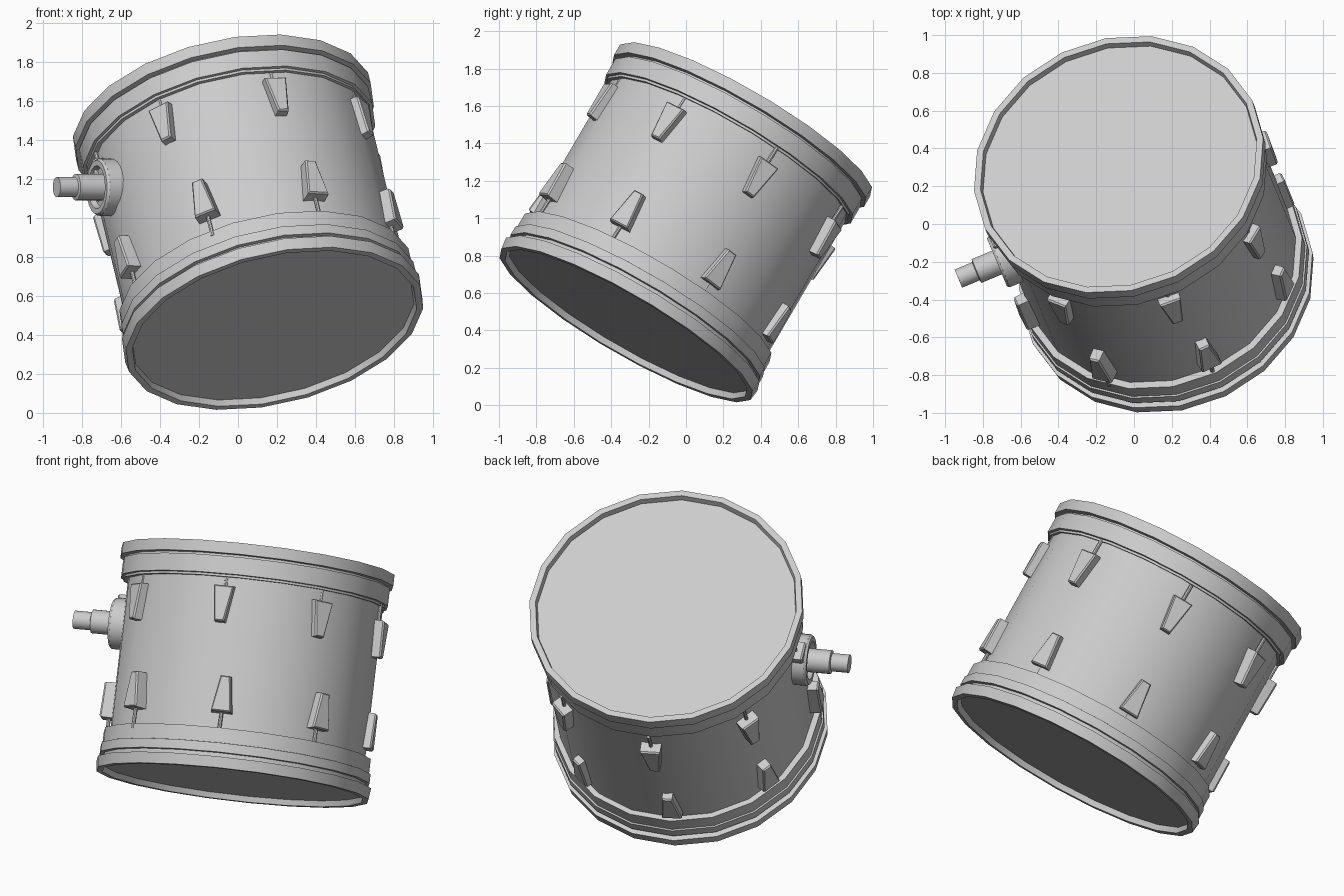
import bpy
import bmesh
from math import sin, cos, radians, pi
from mathutils import Matrix, Vector

if "Cube" in bpy.data.objects:
    bpy.data.objects.remove(bpy.data.objects["Cube"])

# Tilted frame: the drum is modelled along its own axis, then leaned over
AXIS = Vector((-0.204, 0.494, 0.845)).normalized()
SIDE = (Vector((1, 0, 0)) - AXIS * AXIS.x).normalized()
BACK = AXIS.cross(SIDE)
FRAME = Matrix.Translation((0.05, -0.003, 0.977)) @ Matrix((SIDE, BACK, AXIS)).transposed().to_4x4()

grey = bpy.data.materials.new("light grey")
grey.use_nodes = True
grey.diffuse_color = (0.6, 0.6, 0.6, 1)
grey.node_tree.nodes["Principled BSDF"].inputs["Base Color"].default_value = (0.6, 0.6, 0.6, 1)


def finish(name, bm, local=Matrix()):
    bmesh.ops.recalc_face_normals(bm, faces=bm.faces)
    mesh = bpy.data.meshes.new(name)
    bm.to_mesh(mesh)
    bm.free()
    mesh.materials.append(grey)
    ob = bpy.data.objects.new(name, mesh)
    bpy.context.collection.objects.link(ob)
    ob.matrix_world = FRAME @ local
    bpy.ops.object.select_all(action="DESELECT")
    ob.select_set(True)
    bpy.context.view_layer.objects.active = ob
    bpy.ops.object.shade_smooth_by_angle(angle=radians(30))


def lathe(name, profile, sides, phase=0.0, local=Matrix(), closed=False):
    """Spin (radius, height) points; open profiles get flat end caps."""
    bm = bmesh.new()
    rings = [[bm.verts.new((r * cos(phase + 2 * pi * i / sides), r * sin(phase + 2 * pi * i / sides), h))
              for i in range(sides)] for r, h in profile]
    pairs = list(zip(rings, rings[1:]))
    if closed:
        pairs.append((rings[-1], rings[0]))
    else:
        bm.faces.new(rings[0])
        bm.faces.new(rings[-1])
    for low, high in pairs:
        for i in range(sides):
            j = (i + 1) % sides
            bm.faces.new((low[i], low[j], high[j], high[i]))
    finish(name, bm, local)


SIDES, PHASE = 20, radians(5)
lathe("shell", [(0.734, -0.6), (0.734, 0.6)], SIDES, PHASE, Matrix.Translation((0.006, 0.004, 0)))

# Hoops: broad band, groove and outer rim around each head
lathe("top_hoop", [(0.71, 0.45), (0.752, 0.45), (0.752, 0.463), (0.768, 0.465), (0.768, 0.565),
                   (0.75, 0.567), (0.75, 0.578), (0.785, 0.58), (0.785, 0.645), (0.75, 0.645),
                   (0.738, 0.59), (0.71, 0.59)], SIDES, PHASE, closed=True)
lathe("bottom_hoop", [(0.71, -0.415), (0.768, -0.415), (0.768, -0.50), (0.777, -0.502),
                      (0.777, -0.555), (0.755, -0.557), (0.755, -0.58), (0.79, -0.582),
                      (0.782, -0.645), (0.748, -0.645), (0.735, -0.59), (0.71, -0.59)],
      SIDES, PHASE, Matrix.Translation((0.006, 0, 0)), closed=True)
lathe("top_head", [(0.745, 0.585), (0.745, 0.612)], SIDES, PHASE)
lathe("bottom_head", [(0.742, -0.612), (0.742, -0.59)], SIDES, PHASE, Matrix.Translation((0.006, 0, 0)))

# The two rings of lugs lean slightly against the shell
LEAN = Matrix.Rotation(radians(-2.3), 4, "X")


def lug(name, angle, height, up):
    """Tapered lug, wide towards its hoop, with a thin tension rod."""
    turn = LEAN @ Matrix.Rotation(radians(angle), 4, "Z")
    bm = bmesh.new()
    loops = []
    for r, inset in ((0.69, 0), (0.775, 0.002), (0.784, 0.009)):
        loops.append([bm.verts.new((r, s * (w - inset), height + up * (z - inset * (1 if z > 0 else -1))))
                      for s, w, z in ((-1, 0.031, -0.105), (1, 0.031, -0.105),
                                      (1, 0.06, 0.105), (-1, 0.06, 0.105))])
    bm.faces.new(loops[0])
    bm.faces.new(loops[-1])
    for low, high in zip(loops, loops[1:]):
        for i in range(4):
            j = (i + 1) % 4
            bm.faces.new((low[i], low[j], high[j], high[i]))
    finish(name, bm, turn)
    rod = sorted((height + up * 0.09, up * 0.47))
    lathe(name + "_rod", [(0.011, rod[0]), (0.011, rod[1])], 8,
          local=turn @ Matrix.Translation((0.735, 0, 0)))


for k, angle in enumerate((-120, -73, -29, 16, 64, 111, 156, -163)):
    lug(f"upper_lug_{k + 1}", angle, 0.265, 1)
for k in range(8):
    lug(f"lower_lug_{k + 1}", -22 + 45 * k, -0.25, -1)

# Mount: dished flange and stepped tube pointing straight out of the shell
outward = (Matrix.Rotation(radians(-160.5), 4, "Z") @ Matrix.Translation((0, 0, 0.212))
           @ Matrix.Rotation(pi / 2, 4, "Y"))
lathe("mount_flange", [(0.147, 0.69), (0.147, 0.78), (0.138, 0.793), (0.11, 0.793), (0.10, 0.765),
                       (0.05, 0.765)], 24, local=outward)
lathe("mount_tube", [(0.068, 0.70), (0.068, 0.91), (0.052, 0.915), (0.052, 1.015)], 20, local=outward)
